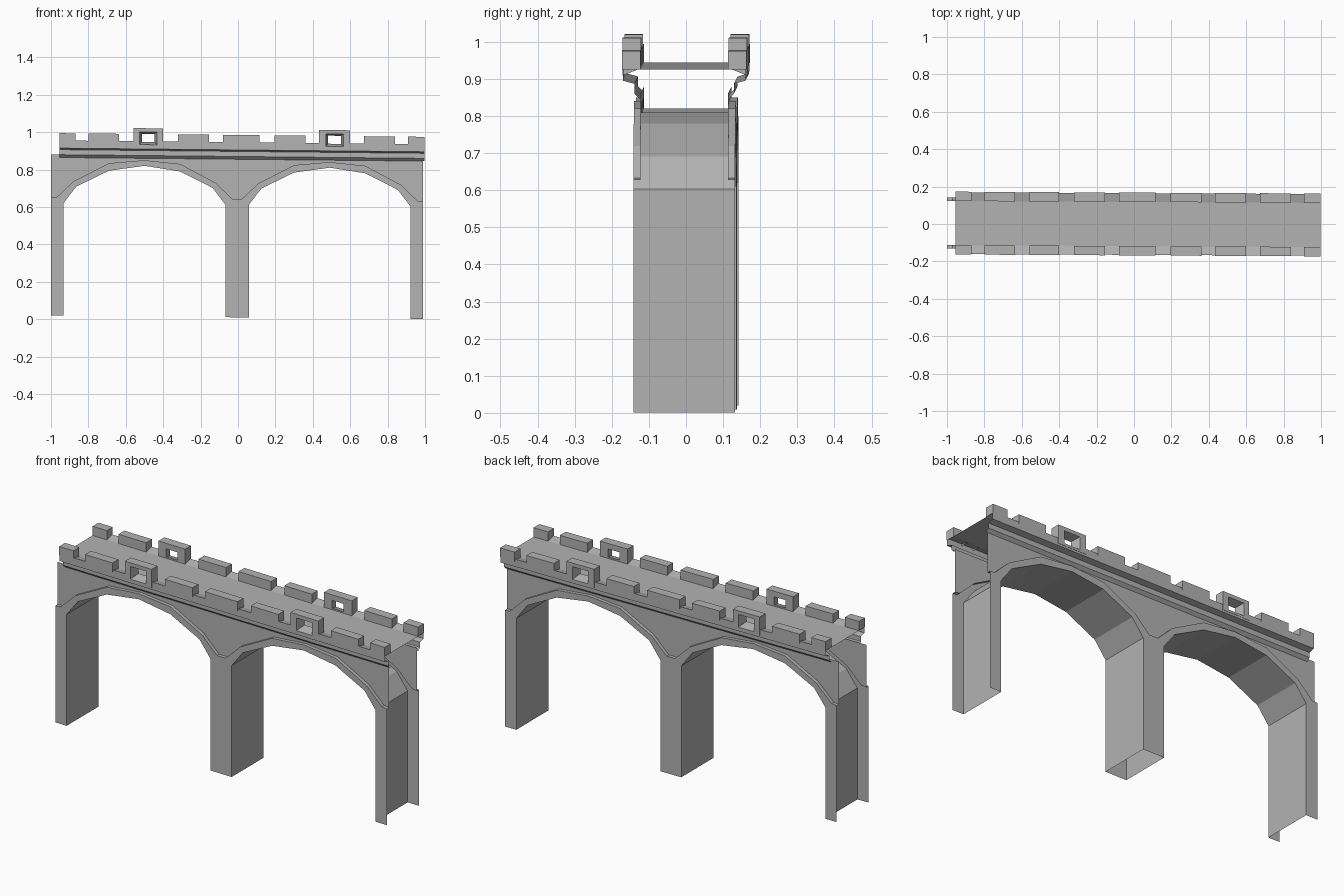
import bpy
import bmesh
from mathutils import Vector

if "Cube" in bpy.data.objects:
    bpy.data.objects.remove(bpy.data.objects["Cube"], do_unlink=True)

stone = bpy.data.materials.new("grey stone")
stone.use_nodes = True
GREY = (0.45, 0.45, 0.45, 1)
stone.diffuse_color = GREY
stone.node_tree.nodes["Principled BSDF"].inputs["Base Color"].default_value = GREY

# Shared dimensions
FACE, WALL, LIP, MERLON = 0.137, 0.118, 0.165, 0.168
FOOT, DECK = 0.01, 0.935
LEFT, RIGHT = -1.0, 0.99
START, END = -0.955, 0.998
CENTRES = (-0.5, 0.49)
HALF_INNER = [(0.432, 0.612), (0.365, 0.7), (0.19, 0.787), (0, 0.815)]
HALF_OUTER = [(0.47, 0.642), (0.38, 0.728), (0.19, 0.827), (0, 0.845)]


def arch(half, cx):
    """Full arch line from one springing to the other."""
    left = [(cx - x, z) for x, z in half]
    return left + [(cx + x, z) for x, z in half[-2::-1]]


def finish(name, faces):
    """Make an object from (points, facing) pairs, with the slight lean of the bridge."""
    bm = bmesh.new()
    for pts, facing in faces:
        f = bm.faces.new([bm.verts.new(p) for p in pts])
        f.normal_update()
        if f.normal.dot(Vector(facing)) < 0:
            f.normal_flip()
    bmesh.ops.remove_doubles(bm, verts=bm.verts[:], dist=1e-5)
    for v in bm.verts:
        v.co.z -= 0.01 * v.co.x
        v.co.y -= 0.005 * v.co.x
    mesh = bpy.data.meshes.new(name)
    bm.to_mesh(mesh)
    bm.free()
    mesh.materials.append(stone)
    obj = bpy.data.objects.new(name, mesh)
    bpy.context.collection.objects.link(obj)


def strip(a, b, facing):
    """Quads between two point rows; facing is a vector or a function of the centre."""
    out = []
    for i in range(len(a) - 1):
        q = [Vector(p) for p in (a[i], a[i + 1], b[i + 1], b[i])]
        out.append((q, facing(sum(q, Vector()) / 4) if callable(facing) else facing))
    return out


def at(y, line):
    return [(x, y, z) for x, z in line]


# Vaults: pier sides and arch undersides
for side, cx in zip(("left", "right"), CENTRES):
    line = arch(HALF_INNER, cx)
    line = [(line[0][0], FOOT)] + line + [(line[-1][0], FOOT)]
    finish("vault_" + side, strip(at(-FACE, line), at(FACE, line),
                                  lambda c, cx=cx: Vector((cx, 0, 0.4)) - c))

inner = [arch(HALF_INNER, cx) for cx in CENTRES]
outer = [arch(HALF_OUTER, cx) for cx in CENTRES]
edge = [(LEFT, 0.64)] + outer[0] + outer[1] + [(RIGHT, 0.638)]

# Pier fronts, shaped to meet the arch trim
PIERS = [
    [(LEFT, FOOT), (inner[0][0][0], FOOT), inner[0][0], outer[0][0], edge[0]],
    [(inner[0][-1][0], FOOT), (inner[1][0][0], FOOT), inner[1][0],
     outer[1][0], outer[0][-1], inner[0][-1]],
    [(inner[1][-1][0], FOOT), (RIGHT, FOOT), edge[-1], outer[1][-1], inner[1][-1]],
]

# Merlons along each parapet: start, end
MERLONS = [(START, -0.87), (-0.80, -0.635), (-0.32, -0.155), (-0.08, 0.115),
           (0.195, 0.36), (0.675, 0.84), (0.91, END)]
WINDOWS = [(-0.56, -0.4), (0.433, 0.6)]
LOW_TOP, HIGH_TOP = 0.985, 1.016


def merlon(s, x0, x1):
    """Solid merlon without a bottom."""
    y0, y1, z0, z1 = s * WALL, s * MERLON, DECK, LOW_TOP
    faces = [
        ([(x0, y1, z0), (x1, y1, z0), (x1, y1, z1), (x0, y1, z1)], (0, s, 0)),
        ([(x0, y0, z0), (x1, y0, z0), (x1, y0, z1), (x0, y0, z1)], (0, -s, 0)),
        ([(x0, y0, z1), (x1, y0, z1), (x1, y1, z1), (x0, y1, z1)], (0, 0, 1)),
    ]
    for x, d in ((x0, -1), (x1, 1)):
        faces.append(([(x, y0, z0), (x, y1, z0), (x, y1, z1), (x, y0, z1)], (d, 0, 0)))
    return faces


def ring(x0, x1, y, z0, z1):
    return [(x0, y, z0), (x1, y, z0), (x1, y, z1), (x0, y, z1), (x0, y, z0)]


def window_merlon(s, x0, x1):
    """Tall merlon pierced by a splayed square opening."""
    cx = (x0 + x1) / 2
    front = ring(x0, x1, s * MERLON, 0.915, HIGH_TOP)
    back = ring(x0, x1, s * WALL, DECK, HIGH_TOP)
    wide = ring(cx - 0.047, cx + 0.047, s * MERLON, 0.928, 0.996)
    narrow = ring(cx - 0.034, cx + 0.034, s * WALL, 0.943, 0.986)
    mid = Vector((cx, s * (WALL + MERLON) / 2, 0.964))
    return (strip(front, wide, (0, s, 0)) + strip(back, narrow, (0, -s, 0))
            + strip(front, back, lambda c: c - mid)
            + strip(wide, narrow, lambda c: mid - c))


for s, side in ((-1, "front"), (1, "back")):
    # Raised masonry around the arches
    faces = [(at(s * FACE, p), (0, s, 0)) for p in PIERS]
    for i, o in zip(inner, outer):
        faces += strip(at(s * FACE, i), at(s * FACE, o), (0, s, 0))
    faces += strip(at(s * FACE, edge), at(s * WALL, edge), (0, 0, 1))
    finish(side + "_piers_and_arch_trim", faces)

    # Recessed wall above the arches
    top = [(x, 0.87) for x, z in edge]
    finish(side + "_spandrel_wall", strip(at(s * WALL, edge), at(s * WALL, top), (0, s, 0)))

    # Stepped cornice
    profile = [(WALL, 0.855), (0.134, 0.87), (0.134, 0.897), (LIP, 0.905), (LIP, 0.922)]
    finish(side + "_cornice", strip([(START, s * y, z) for y, z in profile],
                                    [(END, s * y, z) for y, z in profile],
                                    (0, s, -0.1)))

    # Low curb between the pierced merlons
    faces = []
    curb = [(LIP, 0.92), (LIP, 0.946), (WALL, DECK)]
    stops = [START] + [x for w in WINDOWS for x in w] + [END]
    for x0, x1 in zip(stops[::2], stops[1::2]):
        faces += strip([(x0, s * y, z) for y, z in curb],
                       [(x1, s * y, z) for y, z in curb], (0, s, 10))
    finish(side + "_curb", faces)

    # Battlements
    finish(side + "_merlons", [f for m in MERLONS for f in merlon(s, *m)])
    finish(side + "_window_merlons", [f for w in WINDOWS for f in window_merlon(s, *w)])

# Walkway
finish("deck", [([(START, -WALL, DECK), (END, -WALL, DECK),
                  (END, WALL, DECK), (START, WALL, DECK)], (0, 0, 1))])
